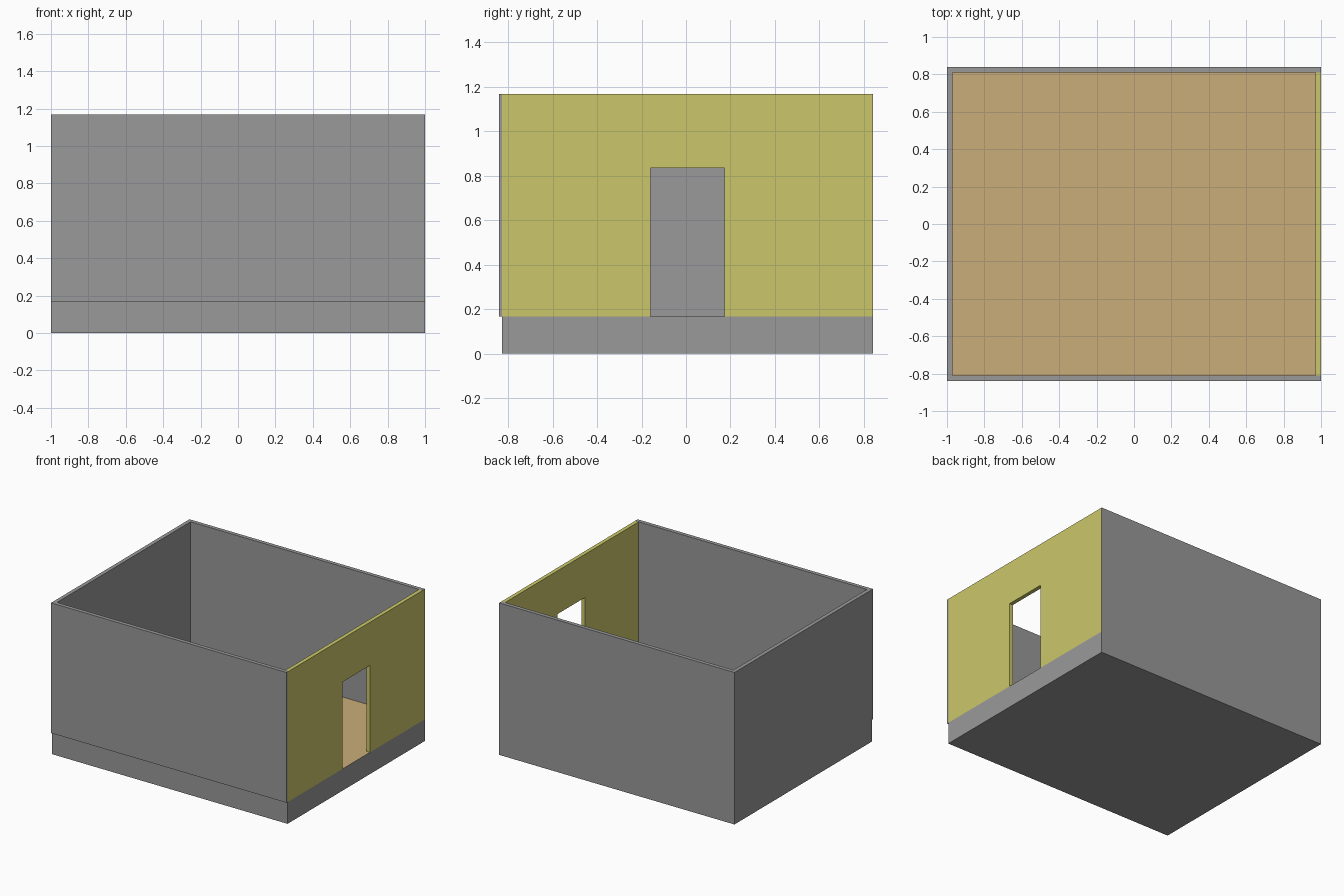
import bpy, bmesh
from mathutils import Vector

if "Cube" in bpy.data.objects:
    bpy.data.objects.remove(bpy.data.objects["Cube"])


def material(name, rgb):
    m = bpy.data.materials.new(name)
    m.diffuse_color = (*rgb, 1)
    m.use_nodes = True
    m.node_tree.nodes["Principled BSDF"].inputs["Base Color"].default_value = m.diffuse_color
    return m


GREY = material("grey plaster", (0.32, 0.32, 0.32))
YELLOW = material("yellow paint", (0.60, 0.575, 0.145))
TAN = material("tan floor", (0.59, 0.42, 0.19))

# Main measurements
FRONT, BACK = -0.84, 0.84
BASE_FRONT = -0.827      # the front wall overhangs the base slightly
FLOOR, TOP = 0.167, 1.167
T = 0.03                 # wall thickness
EPS = 0.001              # keeps wall faces from coinciding


def extrude(name, points, direction, mats, rule=None):
    """Closed outline swept along a direction."""
    bm = bmesh.new()
    face = bm.faces.new([bm.verts.new(p) for p in points])
    swept = bmesh.ops.extrude_face_region(bm, geom=[face])["geom"]
    bmesh.ops.translate(bm, vec=Vector(direction),
                        verts=[g for g in swept if isinstance(g, bmesh.types.BMVert)])
    bmesh.ops.recalc_face_normals(bm, faces=bm.faces)
    if rule:
        for f in bm.faces:
            f.material_index = rule(f)
    mesh = bpy.data.meshes.new(name)
    bm.to_mesh(mesh)
    bm.free()
    for m in mats:
        mesh.materials.append(m)
    obj = bpy.data.objects.new(name, mesh)
    bpy.context.collection.objects.link(obj)
    return obj


# Foundation slab, with its top face as the tan floor
extrude("foundation",
        [(-1, BASE_FRONT, 0), (1, BASE_FRONT, 0), (1, BACK, 0), (-1, BACK, 0)],
        (0, 0, FLOOR), [GREY, TAN], lambda f: 1 if f.normal.z > 0.5 else 0)

# Front, left and back walls as one U-shaped plan
E = 1 - EPS
plan = [(E, FRONT), (-1, FRONT), (-1, BACK), (E, BACK),
        (E, BACK - T), (-1 + T, BACK - T), (-1 + T, FRONT + T), (E, FRONT + T)]
extrude("grey_walls", [(x, y, FLOOR) for x, y in plan],
        (0, 0, TOP - FLOOR), [GREY])

# Right wall with the doorway cut into its outline
D0, D1, DOOR_TOP = -0.16, 0.173, 0.834
outline = [(BASE_FRONT, FLOOR), (D0, FLOOR), (D0, DOOR_TOP), (D1, DOOR_TOP),
           (D1, FLOOR), (BACK, FLOOR), (BACK - EPS, TOP - EPS), (BASE_FRONT, TOP - EPS)]
extrude("door_wall", [(1 - T, y, z) for y, z in
                      [(min(y, BACK - EPS), z) for y, z in outline]],
        (T, 0, 0), [YELLOW])
